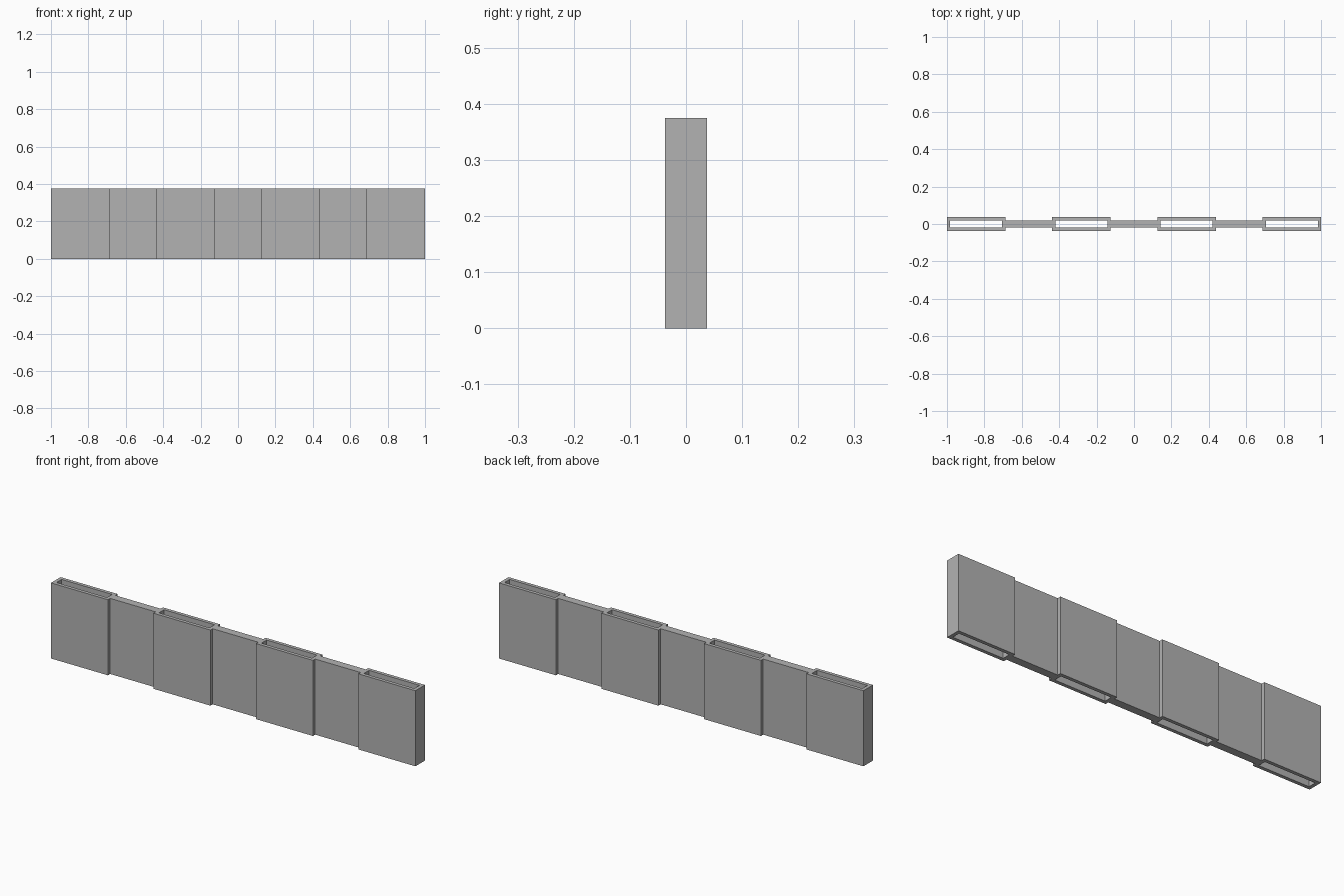
import bpy
import bmesh

cube = bpy.data.objects.get("Cube")
if cube:
    bpy.data.objects.remove(cube, do_unlink=True)

HEIGHT = 0.375
DEPTH = 0.075
WALL = 0.0175
SLEEVE = 0.3125
GAP = 0.25
COUNT = 4

grey = bpy.data.materials.new("plain grey")
grey.use_nodes = True
colour = (0.45, 0.45, 0.45, 1)
grey.diffuse_color = colour
grey.node_tree.nodes["Principled BSDF"].inputs["Base Color"].default_value = colour


def finish(name, bm):
    bmesh.ops.recalc_face_normals(bm, faces=bm.faces)
    mesh = bpy.data.meshes.new(name)
    bm.to_mesh(mesh)
    bm.free()
    mesh.materials.append(grey)
    obj = bpy.data.objects.new(name, mesh)
    bpy.context.collection.objects.link(obj)
    return obj


def rectangle(bm, x, half_x, half_y, z):
    corners = ((-1, -1), (1, -1), (1, 1), (-1, 1))
    return [bm.verts.new((x + i * half_x, j * half_y, z)) for i, j in corners]


def tube(name, x):
    """Rectangular sleeve open at the top and bottom."""
    bm = bmesh.new()
    hx, hy = SLEEVE / 2, DEPTH / 2
    loops = [rectangle(bm, x, hx, hy, 0),
             rectangle(bm, x, hx, hy, HEIGHT),
             rectangle(bm, x, hx - WALL, hy - WALL, HEIGHT),
             rectangle(bm, x, hx - WALL, hy - WALL, 0)]
    for a, b in zip(loops, loops[1:] + loops[:1]):
        for i in range(4):
            j = (i + 1) % 4
            bm.faces.new((a[i], a[j], b[j], b[i]))
    return finish(name, bm)


def panel(name, x):
    """Thin solid board between two sleeves."""
    bm = bmesh.new()
    hy = DEPTH / 2 - WALL
    a = rectangle(bm, x, GAP / 2, hy, 0)
    b = rectangle(bm, x, GAP / 2, hy, HEIGHT)
    bm.faces.new(a)
    bm.faces.new(b)
    for i in range(4):
        j = (i + 1) % 4
        bm.faces.new((a[i], a[j], b[j], b[i]))
    return finish(name, bm)


# Alternating hollow sleeves and connecting panels
pitch = SLEEVE + GAP
for n in range(COUNT):
    x = (n - (COUNT - 1) / 2) * pitch
    tube(f"sleeve_{n + 1}", x)
    if n < COUNT - 1:
        panel(f"panel_{n + 1}", x + pitch / 2)
